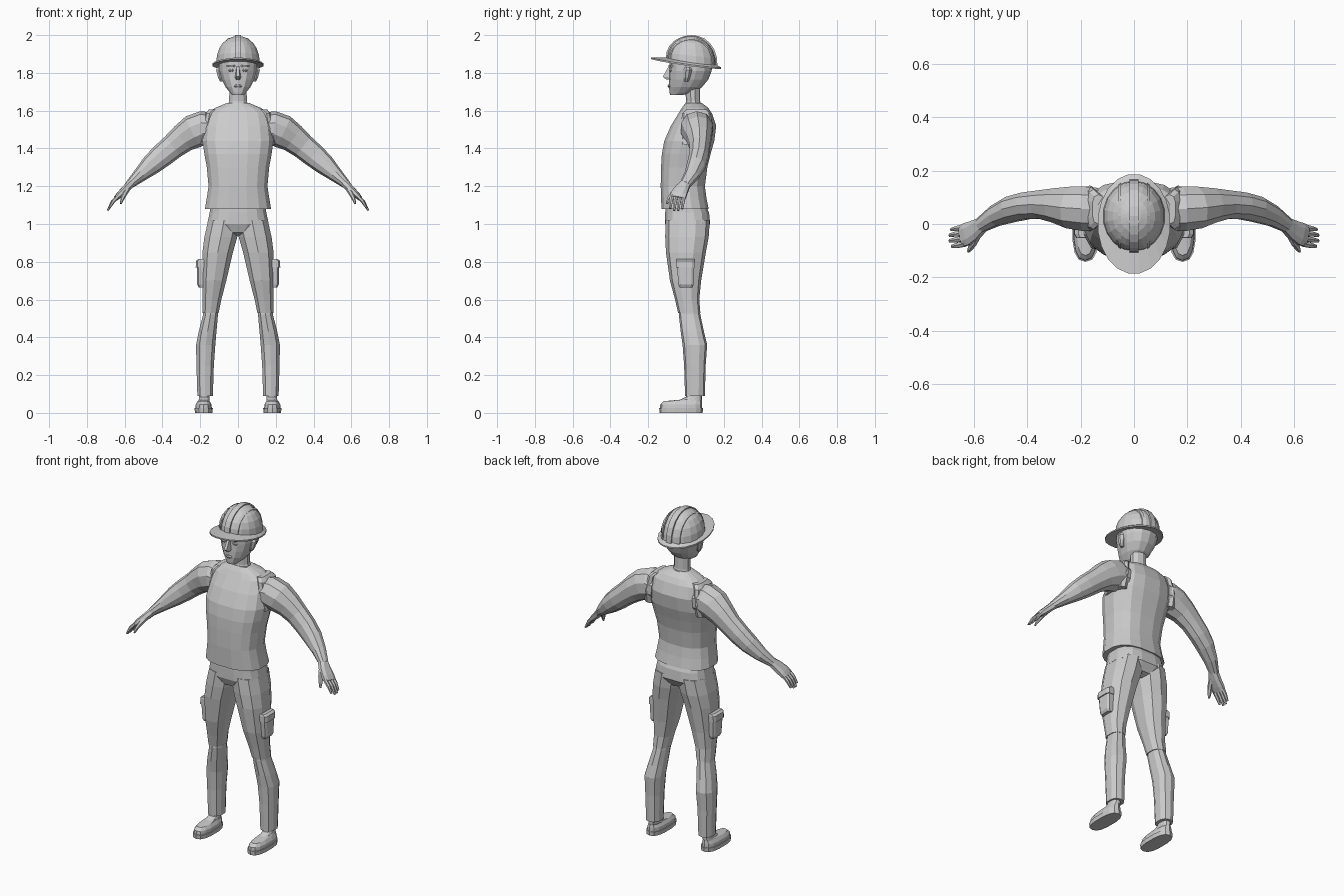
import bpy, bmesh, math
from mathutils import Vector

grey = bpy.data.materials.new("plain grey")
grey.diffuse_color = (0.6, 0.6, 0.6, 1)


def loft(name, rings):
    """Skin a list of equal-length point rings and cap both ends."""
    bm = bmesh.new()
    rows = [[bm.verts.new(p) for p in r] for r in rings]
    n = len(rows[0])
    for a, b in zip(rows, rows[1:]):
        for i in range(n):
            j = (i + 1) % n
            bm.faces.new((a[i], a[j], b[j], b[i]))
    bm.faces.new(rows[0])
    bm.faces.new(rows[-1])
    bmesh.ops.recalc_face_normals(bm, faces=bm.faces)
    me = bpy.data.meshes.new(name)
    bm.to_mesh(me)
    bm.free()
    me.materials.append(grey)
    ob = bpy.data.objects.new(name, me)
    bpy.context.collection.objects.link(ob)
    return ob


def oval(n, e=2.0):
    """Unit superellipse outline, flat side facing the axes."""
    out = []
    for i in range(n):
        a = 2 * math.pi * (i + 0.5) / n
        c, s = math.cos(a), math.sin(a)
        out.append((math.copysign(abs(c) ** (2 / e), c), math.copysign(abs(s) ** (2 / e), s)))
    m = max(p[0] for p in out)
    k = max(p[1] for p in out)
    return [(p[0] / m, p[1] / k) for p in out]


def stack(name, rows, n=12, e=2.4, s=1):
    """Level rings from rows of (z, x0, x1, y0, y1)."""
    return loft(name, [[(s * ((x0 + x1) / 2 + (x1 - x0) / 2 * u), (y0 + y1) / 2 + (y1 - y0) / 2 * v, z)
                        for u, v in oval(n, e)] for z, x0, x1, y0, y1 in rows])


def tube(name, rows, n=8, e=2.2, s=1):
    """Rings square to a path; rows of (x, y, z, half height, half depth)."""
    pts = [Vector(r[:3]) for r in rows]
    rings = []
    for i, r in enumerate(rows):
        t = (pts[min(i + 1, len(pts) - 1)] - pts[max(i - 1, 0)]).normalized()
        side = (Vector((0, 1, 0)) - t * t.y).normalized()
        up = side.cross(t)
        ring = [pts[i] + side * (r[4] * u) + up * (r[3] * v) for u, v in oval(n, e)]
        rings.append([(s * p.x, p.y, p.z) for p in ring])
    return loft(name, rings)


def sym(rows):
    return [(z, -w, w, a, b) for z, w, a, b in rows]


# Torso and neck
stack("shirt", sym([(1.08, .175, -.13, .12), (1.14, .165, -.132, .108), (1.2, .156, -.134, .1),
                    (1.3, .165, -.132, .113), (1.37, .178, -.128, .13), (1.44, .188, -.115, .15),
                    (1.52, .178, -.08, .16), (1.585, .165, -.04, .138),
                    (1.615, .12, -.022, .118), (1.64, .06, -.003, .085)]), 16, 2.6)
stack("neck", sym([(1.6, .06, -.01, .085), (1.65, .047, .0, .075), (1.74, .045, -.005, .075)]), 10, 2)

# Head with face parts
stack("head", sym([(1.683, .03, -.083, -.02), (1.695, .042, -.087, .04), (1.725, .066, -.09, .085),
                   (1.765, .086, -.09, .118), (1.81, .1, -.088, .136), (1.87, .102, -.088, .14)]), 14, 2.3)
loft("nose", [[(-.007, -.08, 1.835), (.007, -.08, 1.835), (.007, -.095, 1.83), (-.007, -.095, 1.83)],
              [(-.017, -.08, 1.775), (.017, -.08, 1.775), (.009, -.122, 1.78), (-.009, -.122, 1.78)],
              [(-.012, -.08, 1.763), (.012, -.08, 1.763), (.006, -.105, 1.765), (-.006, -.105, 1.765)]])
stack("lips", sym([(1.722, .012, -.094, -.07), (1.73, .022, -.098, -.07), (1.738, .012, -.095, -.07)]), 8)

# Hard hat: dome, ridges and tilted brim
RX, RY, CY, H = .115, .133, .03, .145


def hat(x, ang, k):
    """Point on the dome at sideways offset x, angle front to back, scale k."""
    w = math.sqrt(max(0, 1 - (x / RX) ** 2))
    y = -RY * w * math.cos(ang) * k
    h = math.sin(ang) ** .85
    return (x, CY + y, 1.85 - .15 * y * (1 - h) + H * w * h * k)


dome = []
for t in (0, .16, .34, .52, .7, .85, .96):
    c, h = math.cos(t * math.pi / 2), math.sin(t * math.pi / 2) ** .9
    dome.append([(RX * c * u, CY + RY * c * v, 1.85 - .15 * RY * v * (1 - h) + H * h) for u, v in oval(18)])
loft("helmet_dome", dome)
for name, x0, x1, k in (("middle_ridge", -.017, .017, 1.045), ("left_ridge", -.06, -.048, 1.03),
                        ("right_ridge", .048, .06, 1.03)):
    loft(name, [[hat(x0, a, .95), hat(x1, a, .95), hat(x1, a, k), hat(x0, a, k)]
                for a in [math.pi * i / 12 for i in range(13)]])


def brim_ring(rx, y0, y1, dz):
    return [(rx * u, (y0 + y1) / 2 + (y1 - y0) / 2 * v,
             1.855 - .14 * ((y0 + y1) / 2 + (y1 - y0) / 2 * v) + dz - .1 * abs(rx * u) ** 1.2)
            for u, v in oval(20)]


loft("helmet_brim", [brim_ring(.112, -.1, .16, -.004), brim_ring(.135, -.185, .186, -.007),
                     brim_ring(.135, -.185, .186, .001), brim_ring(.112, -.1, .16, .012)])

# Hips joining both legs
stack("trouser_hips", sym([(1.11, .145, -.108, .1), (1.06, .15, -.11, .122), (1.0, .163, -.11, .128),
                           (.955, .1, -.09, .1), (.94, .03, -.05, .06)]), 16, 2.8)

for s, side in ((1, "right"), (-1, "left")):
    # Trouser legs, upper and lower with a knee seam
    stack(side + "_thigh", [(1.02, -.01, .158, -.109, .126), (.93, .004, .178, -.11, .12),
                            (.85, .027, .188, -.106, .105), (.7, .062, .19, -.085, .08),
                            (.6, .088, .188, -.058, .07), (.53, .102, .188, -.042, .076)], 10, 2.4, s)
    stack(side + "_shin", [(.545, .108, .183, -.036, .07), (.52, .106, .185, -.038, .076),
                           (.43, .114, .208, -.028, .095), (.36, .12, .222, -.018, .112),
                           (.25, .128, .22, -.01, .104), (.09, .133, .215, -.005, .1)], 10, 2.4, s)
    # Cargo pocket and its flap
    stack(side + "_pocket", [(.665, .165, .208, -.035, .035), (.68, .165, .216, -.04, .04),
                             (.775, .165, .218, -.048, .044)], 8, 5, s)
    stack(side + "_pocket_flap", [(.77, .165, .224, -.053, .047), (.805, .165, .222, -.053, .047),
                                  (.815, .165, .208, -.05, .044)], 8, 5, s)
    # Boot
    stack(side + "_boot_sole", [(0, .136, .228, -.14, .088), (.025, .133, .23, -.142, .09)], 14, 2.6, s)
    stack(side + "_boot_upper", [(.02, .138, .226, -.138, .086), (.045, .14, .224, -.136, .086),
                                 (.062, .15, .214, -.118, .084), (.07, .152, .208, -.03, .084),
                                 (.085, .152, .206, .0, .084), (.14, .155, .203, .01, .084)], 14, 2.5, s)
    # Arm from shoulder to wrist
    tube(side + "_arm", [(.14, .055, 1.505, .085, .08), (.185, .057, 1.508, .09, .083),
                         (.235, .062, 1.49, .09, .078), (.29, .07, 1.455, .077, .064),
                         (.345, .073, 1.41, .067, .053), (.405, .068, 1.36, .063, .05),
                         (.46, .055, 1.313, .055, .048), (.52, .03, 1.258, .038, .039),
                         (.575, -.005, 1.208, .023, .028)], 10, 2.1, s)
    # Armhole edge
    stack(side + "_armhole", [(1.42, .14, .2, -.025, .125), (1.5, .14, .19, -.03, .145),
                              (1.585, .13, .172, -.02, .13), (1.605, .11, .155, .0, .11)], 10, 3, s)
    # Hand with four fingers and a thumb
    tube(side + "_palm", [(.565, .0, 1.216, .022, .026), (.595, -.022, 1.185, .02, .036),
                          (.625, -.038, 1.157, .017, .042), (.645, -.045, 1.137, .012, .04)], 8, 2.6, s)
    for i, reach in enumerate((.9, 1.0, 1.0, .85)):
        y = -.014 - i * .021
        tube(side + "_finger", [(.632, y + .003, 1.15, .011, .0105),
                                (.632 + .033 * reach, y - .003, 1.15 - .035 * reach, .01, .0095),
                                (.632 + .058 * reach, y - .007, 1.15 - .078 * reach, .005, .006)], 6, 2, s)
    tube(side + "_thumb", [(.582, -.035, 1.188, .014, .014), (.6, -.07, 1.16, .013, .013),
                           (.613, -.09, 1.132, .01, .01), (.62, -.102, 1.108, .005, .005)], 6, 2, s)
    # Ear, eye and brow
    stack(side + "_ear", [(1.755, .07, .096, -.008, .012), (1.775, .07, .106, -.014, .022),
                          (1.815, .07, .116, -.014, .032), (1.83, .07, .11, -.006, .026)], 8, 2, s)
    stack(side + "_eye", [(1.805, .026, .044, -.087, -.06), (1.812, .02, .052, -.09, -.06),
                          (1.82, .026, .044, -.088, -.06)], 8, 2, s)
    stack(side + "_brow", [(1.83, .012, .06, -.093, -.05), (1.842, .012, .062, -.093, -.05)], 8, 2.5, s)
